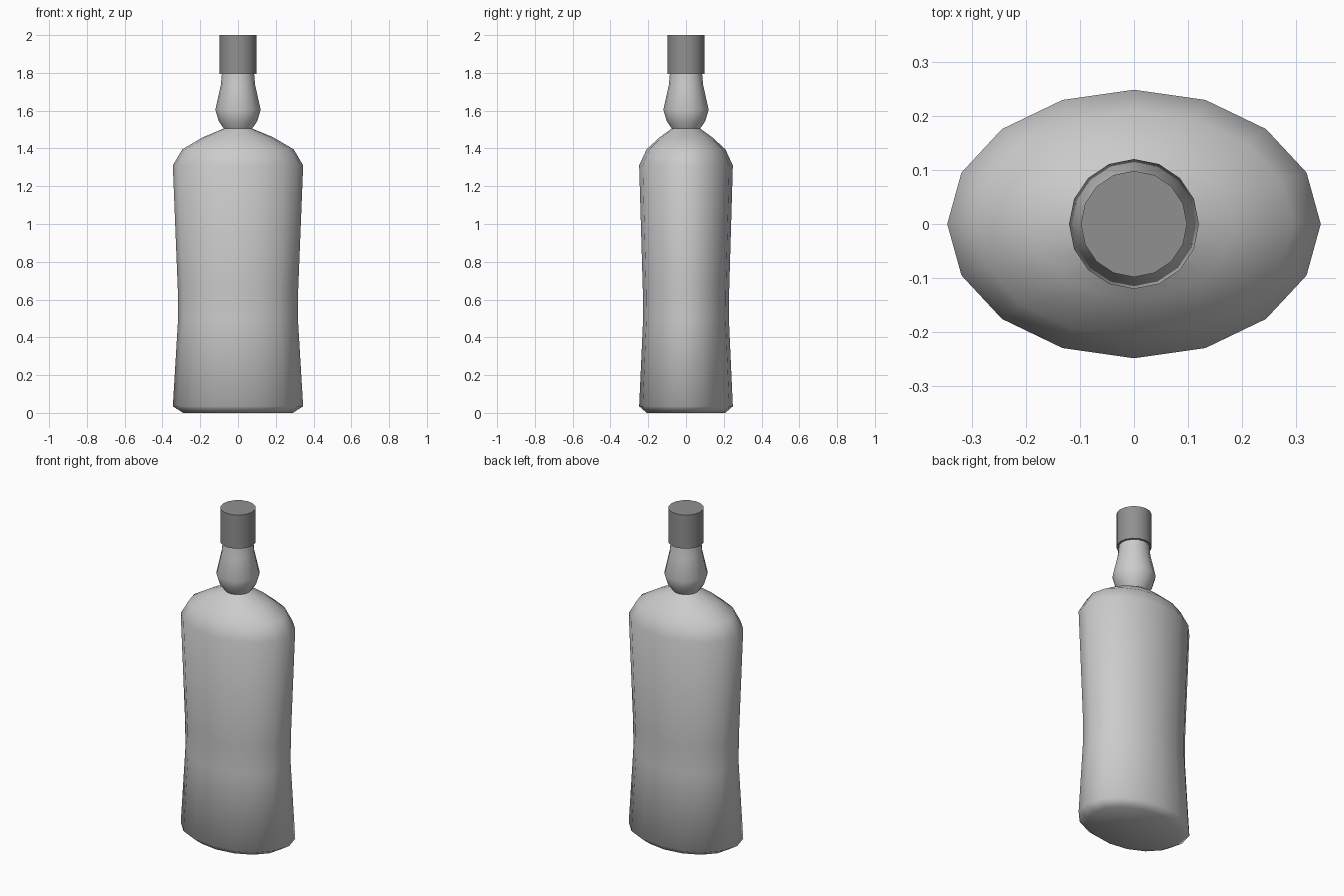
import bpy, bmesh, math

if "Cube" in bpy.data.objects:
    bpy.data.objects.remove(bpy.data.objects["Cube"])

SIDES = 16


def loft(name, rings, angle):
    """Closed elliptical loft through (z, x radius, y radius) rings."""
    bm = bmesh.new()
    loops = []
    for z, rx, ry in rings:
        loops.append([bm.verts.new((rx * math.cos(2 * math.pi * i / SIDES),
                                    ry * math.sin(2 * math.pi * i / SIDES), z))
                      for i in range(SIDES)])
    for a, b in zip(loops, loops[1:]):
        for i in range(SIDES):
            j = (i + 1) % SIDES
            bm.faces.new((a[i], a[j], b[j], b[i]))
    bm.faces.new(loops[0][::-1])
    bm.faces.new(loops[-1])
    mesh = bpy.data.meshes.new(name)
    bm.to_mesh(mesh)
    bm.free()
    obj = bpy.data.objects.new(name, mesh)
    bpy.context.collection.objects.link(obj)
    bpy.ops.object.select_all(action='DESELECT')
    obj.select_set(True)
    bpy.context.view_layer.objects.active = obj
    bpy.ops.object.shade_smooth_by_angle(angle=math.radians(angle))
    return obj


# Oval body with a slight waist, sloping shoulders and a round bulbous neck
loft("bottle_body", [
    (0.0, 0.29, 0.208),
    (0.035, 0.345, 0.248),
    (0.50, 0.317, 0.227),
    (0.66, 0.319, 0.229),
    (1.31, 0.345, 0.248),
    (1.395, 0.295, 0.209),
    (1.46, 0.185, 0.138),
    (1.505, 0.075, 0.075),
    (1.545, 0.102, 0.102),
    (1.605, 0.120, 0.120),
    (1.735, 0.091, 0.091),
    (1.80, 0.085, 0.085),
], 65)

# Dark cylindrical cap
cap = loft("cap", [(1.795, 0.098, 0.098), (2.0, 0.098, 0.098)], 40)
dark = bpy.data.materials.new("dark_grey")
dark.diffuse_color = (0.28, 0.28, 0.28, 1)
dark.use_nodes = True
dark.node_tree.nodes["Principled BSDF"].inputs["Base Color"].default_value = dark.diffuse_color
cap.data.materials.append(dark)
